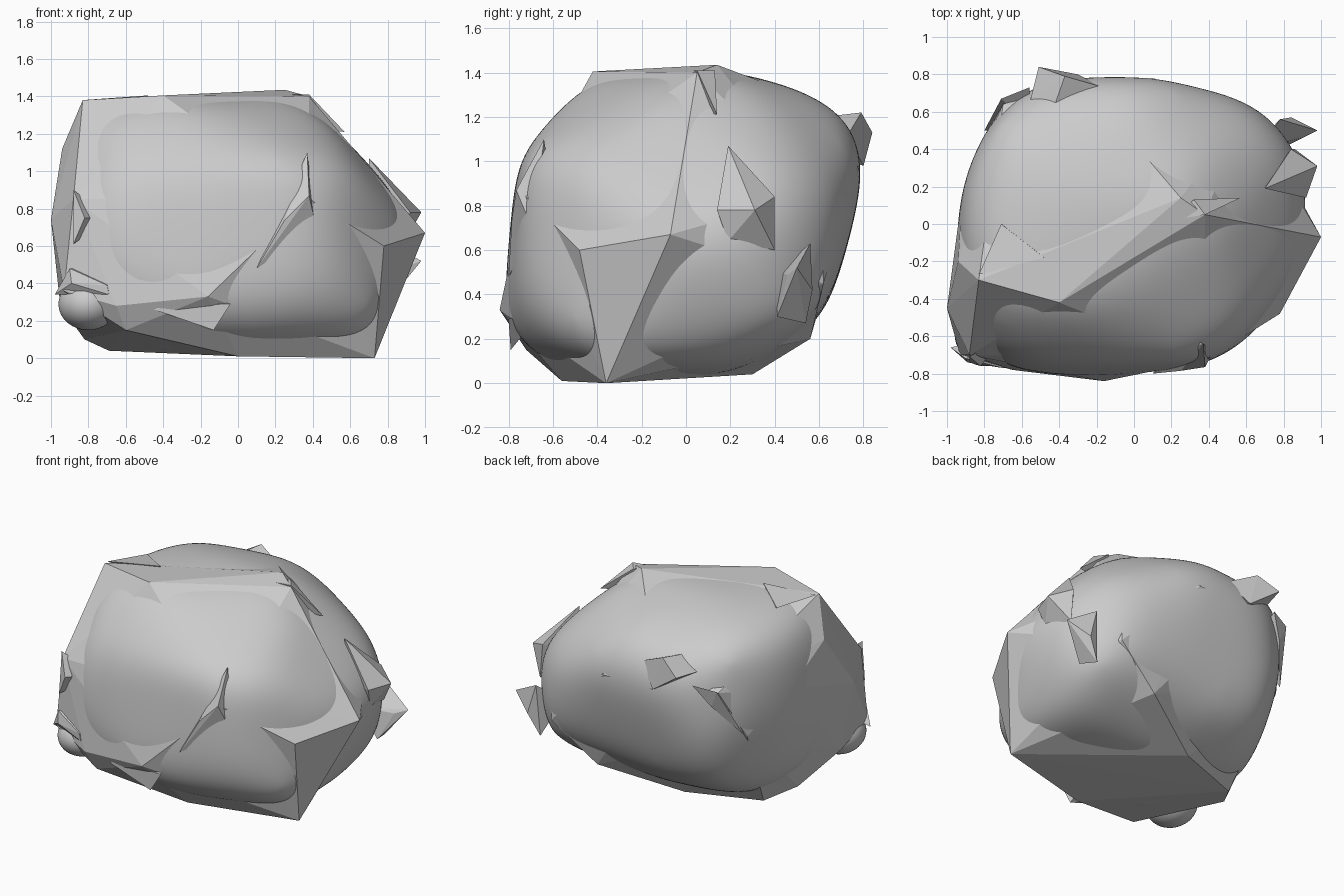
import bpy, bmesh, math
from mathutils import Vector

if "Cube" in bpy.data.objects:
    bpy.data.objects.remove(bpy.data.objects["Cube"])

CZ = 0.72  # height of the rock's centre

# outlines of the rock in the three main views
FRONT = [(-.83, 1.38), (-.4, 1.405), (.25, 1.43), (.38, 1.4), (.66, 1.16), (.8, 1.0),
         (.96, .76), (.97, .67), (.91, .52), (.74, .08), (0, .01), (-.42, .02), (-.69, .05),
         (-.92, .27), (-.98, .74), (-.93, 1.12)]
SIDE = [(-.42, 1.4), (.14, 1.43), (.64, 1.3), (.78, 1.2), (.81, .97), (.65, .44), (.56, .2),
        (.2, .04), (-.36, .02), (-.56, .03), (-.78, .15), (-.83, .33), (-.74, 1.0)]
TOP = [(-.5, .78), (-.28, .81), (.1, .8), (.62, .65), (.93, .46), (.96, .3), (.98, -.07),
       (.78, -.48), (.59, -.64), (.35, -.75), (-.16, -.83), (-.65, -.8), (-.91, -.73),
       (-.98, -.45), (-.93, .15), (-.76, .62)]
# outlines seen from angles: (azimuth, elevation, points across / up from the centre)
ANGLED = [
    (-55, 20, [(-.82, .69), (-.26, .83), (.35, .75), (.89, .18), (.97, -.09), (.89, -.47),
               (.39, -.94), (-.33, -.82), (-.97, -.58), (-1.12, -.25), (-1.06, .16)]),
    (125, 30, [(-.35, .67), (.58, .65), (.83, .48), (1.08, .18), (1.14, -.16), (.9, -.53),
               (.61, -.78), (.37, -.82), (-.15, -.7), (-.97, -.35), (-.99, .18), (-.61, .48)]),
    (50, -30, [(-.39, .62), (-.1, .74), (.44, .73), (.88, .45), (.95, 0), (.68, -.76),
               (-.03, -.93), (-.4, -.83), (-.78, -.52), (-.88, -.39), (-.8, .23)])]


def gauge(poly, u, v):
    """How far (u, v) reaches toward the outline: 1 means on it."""
    best = 0.0
    if abs(u) + abs(v) < 1e-6:
        return best
    for (ax, ay), (bx, by) in zip(poly, poly[1:] + poly[:1]):
        ex, ey = bx - ax, by - ay
        den = u * ey - v * ex
        if abs(den) < 1e-9:
            continue
        t = (ax * ey - ay * ex) / den
        s = (ax * v - ay * u) / den
        if t > 0 and -1e-6 <= s <= 1 + 1e-6:
            best = max(best, 1 / t)
    return best


def angled_gauge(az, el, poly, p):
    a, e = math.radians(az), math.radians(el)
    across = p.y * math.cos(a) - p.x * math.sin(a)
    toward = p.x * math.cos(a) + p.y * math.sin(a)
    return gauge(poly, across, p.z * math.cos(e) - toward * math.sin(e))


def make(name, bm):
    me = bpy.data.meshes.new(name)
    bm.to_mesh(me)
    bm.free()
    ob = bpy.data.objects.new(name, me)
    bpy.context.collection.objects.link(ob)
    return ob


def hull(name, points):
    bm = bmesh.new()
    for p in points:
        bm.verts.new(p)
    bmesh.ops.convex_hull(bm, input=bm.verts[:])
    loose = [v for v in bm.verts if not v.link_faces]
    bmesh.ops.delete(bm, geom=loose, context='VERTS')
    bmesh.ops.recalc_face_normals(bm, faces=bm.faces[:])
    return make(name, bm)


def shard(name, *points):
    """Thin chip: the given tips joined to a point sunk into the rock."""
    mid = sum((Vector(p) for p in points), Vector()) / len(points)
    root = mid.lerp(Vector((0, 0, CZ)), 0.2)
    return hull(name, list(points) + [root])


# smooth body: a sphere pulled to the soft intersection of all outlines
front = [(x, z - CZ) for x, z in FRONT]
side = [(y, z - CZ) for y, z in SIDE]
P = 16
bm = bmesh.new()
bmesh.ops.create_icosphere(bm, subdivisions=6, radius=1)
for v in bm.verts:
    x, y, z = v.co
    terms = [gauge(front, x, z), gauge(side, y, z), gauge(TOP, x, y)]
    terms += [angled_gauge(*view, v.co) for view in ANGLED]
    v.co *= 1.04 / sum(t ** P for t in terms) ** (1 / P)
for i in range(40):
    bmesh.ops.smooth_vert(bm, verts=bm.verts[:], factor=0.5,
                          use_axis_x=True, use_axis_y=True, use_axis_z=True)
for v in bm.verts:
    v.co.z += CZ
for f in bm.faces:
    f.smooth = True
make("rock_body", bm)

# faceted core: its corners show through the smooth body as flat planes
hull("rock_facets", [
    (.73, -.36, 0), (.25, .14, 1.435), (.38, .05, 1.4), (.38, -.73, .85),
    (-.83, -.3, 1.38), (-.4, -.42, 1.405), (-.88, -.7, .85), (-1, -.45, .74),
    (-.94, -.2, 1.12), (-.92, .15, .9), (-.28, .78, .97), (-.7, .64, 1.0),
    (-.8, .46, .65), (-.95, -.37, .28), (-.69, .12, .04), (-.82, -.08, .1),
    (.1, .78, .97), (.62, .62, .45), (.3, .56, .2), (1, -.07, .67), (.78, -.48, .6),
    (-.16, -.84, .33), (-.65, -.78, .28), (-.93, -.7, .36),
    (-.2, .3, .04), (0, -.56, .01), (-.6, -.72, .15), (.6, .6, .86), (-.1, .55, 1.28)])

# rounded knob at the lower front left corner
bm = bmesh.new()
bmesh.ops.create_icosphere(bm, subdivisions=4, radius=1)
for v in bm.verts:
    v.co = (-.8 + .16 * v.co.x, -.58 + .18 * v.co.y, .29 + .14 * v.co.z)
for f in bm.faces:
    f.smooth = True
make("lower_knob", bm)

# chips standing out of the surface
shard("front_chip", (.38, -.765, .87), (.42, -.69, .69), (.1, -.8, .48), (.25, -.785, .74),
      (.37, -.64, 1.1))
shard("top_chip", (.2, .02, 1.41), (.32, .13, 1.41), (.57, .14, 1.21), (.38, .05, 1.41))
shard("top_left_chip", (-.83, -.27, 1.38), (-.48, -.18, 1.405), (-.71, 0, 1.36))
shard("left_front_chip", (-.9, -.72, .48), (-.98, -.66, .34), (-.69, -.77, .34),
      (-.7, -.77, .39), (-.89, -.74, .4))
shard("left_edge_chip", (-.88, -.71, .9), (-.88, -.74, .61), (-.82, -.76, .75))
shard("bottom_front_chip", (-.45, -.79, .26), (-.04, -.8, .29), (-.13, -.79, .15),
      (-.4, -.79, .28))
shard("right_chip", (.98, .31, .78), (.7, .19, 1.07), (.86, .4, .6), (.92, .14, .78),
      (.9, .19, .64), (.84, .4, .84))
shard("back_right_chip", (.98, .5, .52), (.84, .57, .42), (.76, .54, .27), (.8, .41, .3),
      (.78, .56, .63), (.9, .46, .49))
shard("back_chip", (-.51, .84, 1.13), (-.37, .79, 1.22), (-.16, .73, 1.12), (-.43, .62, 1.2),
      (-.3, .8, .98), (-.56, .64, 1.12))
shard("back_left_chip", (-.71, .67, 1.02), (-.56, .73, 1.05), (-.8, .5, .68), (-.66, .66, .9))
